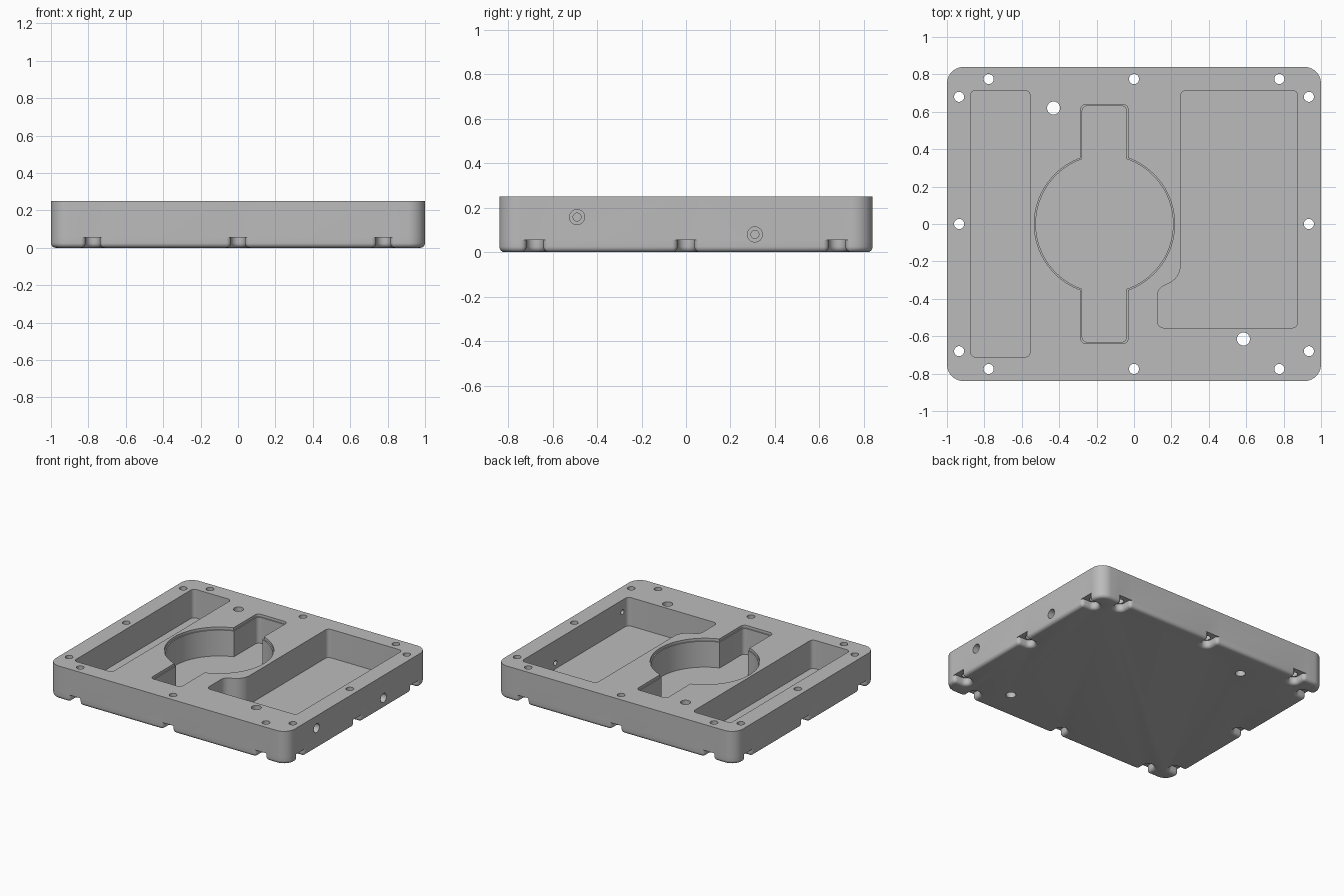
import bpy, bmesh
from math import sin, cos, tan, asin, radians, pi
from mathutils import Vector, Matrix

if "Cube" in bpy.data.objects:
    bpy.data.objects.remove(bpy.data.objects["Cube"])

HALF_X, HALF_Y, TOP = 1.0, 0.84, 0.25
FLOOR = 0.035          # pocket floor height
CORNER = 0.09          # plan corner radius
FILLET = 0.025         # bottom edge and notch mouth radius
NOTCH_W, NOTCH_Z = 0.038, 0.054
INSET = 0.065          # screw hole distance from the side wall
SCREW_X, SCREW_Y = 0.777, 0.68

metal = bpy.data.materials.new("grey metal")
metal.use_nodes = True
grey = (0.5, 0.5, 0.5, 1)
metal.diffuse_color = grey
metal.node_tree.nodes["Principled BSDF"].inputs["Base Color"].default_value = grey


def to_object(name, bm):
    bmesh.ops.recalc_face_normals(bm, faces=bm.faces)
    mesh = bpy.data.meshes.new(name)
    bm.to_mesh(mesh)
    bm.free()
    mesh.materials.append(metal)
    ob = bpy.data.objects.new(name, mesh)
    bpy.context.collection.objects.link(ob)
    return ob


def sweep(n, end=90):
    return [radians(end) * i / n for i in range(n + 1)]


def notch(s0, d):
    """Open U notch around a screw hole, as (along side, depth) points."""
    mouth = [(NOTCH_W + FILLET - (FILLET - d) * sin(a), FILLET - (FILLET - d) * cos(a))
             for a in sweep(6)]
    r = NOTCH_W + d
    end = [(s0 - r * cos(a), INSET + r * sin(a)) for a in sweep(14, 180)]
    return ([(s0 - s, q) for s, q in mouth] + end
            + [(s0 + s, q) for s, q in reversed(mouth)])


def outline(d):
    """Plan outline inset by d, with the index groups of its notches."""
    pts, groups = [], []
    for k in range(4):
        normal = Matrix.Rotation(k * pi / 2, 2) @ Vector((0, -1))
        tangent = Vector((-normal.y, normal.x))
        length, reach, screw = ((HALF_X, HALF_Y, SCREW_X), (HALF_Y, HALF_X, SCREW_Y))[k % 2]
        local = []
        for s0 in (-screw, 0, screw):
            n = notch(s0, d)
            start = len(pts) + len(local)
            groups.append(range(start, start + len(n)))
            local += n
        r = CORNER - d
        local += [(length - CORNER + r * sin(a), CORNER - r * cos(a)) for a in sweep(10)]
        pts += [tangent * s + normal * (reach - q) for s, q in local]
    return pts, groups


def build_body():
    bm = bmesh.new()
    layers = [(FILLET * (1 - sin(a)), FILLET * (1 - cos(a))) for a in sweep(6)]
    layers.append((0, NOTCH_Z))
    rings = []
    for d, z in layers:
        pts, groups = outline(d)
        rings.append([bm.verts.new((p.x, p.y, z)) for p in pts])
    n = len(rings[0])
    bm.faces.new(rings[0])
    for low, high in zip(rings, rings[1:]):
        for i in range(n):
            j = (i + 1) % n
            bm.faces.new((low[i], low[j], high[j], high[i]))
    # notch ceilings, then plain walls above them
    inner = set()
    for g in groups:
        bm.faces.new([rings[-1][i] for i in g])
        inner.update(g[1:-1])
    rim = [v for i, v in enumerate(rings[-1]) if i not in inner]
    top = [bm.verts.new((v.co.x, v.co.y, TOP)) for v in rim]
    for i in range(len(rim)):
        j = (i + 1) % len(rim)
        bm.faces.new((rim[i], rim[j], top[j], top[i]))
    bm.faces.new(top)
    bmesh.ops.remove_doubles(bm, verts=bm.verts, dist=1e-5)
    return to_object("case_body", bm)


def rounded(corners):
    """Fillet each (x, y, radius) corner of a polygon."""
    out = []
    for i, (x, y, r) in enumerate(corners):
        p = Vector((x, y))
        if r == 0:
            out.append(p)
            continue
        a = (Vector(corners[i - 1][:2]) - p).normalized()
        b = (Vector(corners[(i + 1) % len(corners)][:2]) - p).normalized()
        half = a.angle(b) / 2
        mid = p + (a + b).normalized() * r / sin(half)
        start, end = p + a * r / tan(half) - mid, p + b * r / tan(half) - mid
        out += [mid + start.lerp(end, t / 8).normalized() * r for t in range(9)]
    return out


def prism(name, pts, z0, z1):
    bm = bmesh.new()
    face = bm.faces.new([bm.verts.new((p.x, p.y, z0)) for p in pts])
    new = bmesh.ops.extrude_face_region(bm, geom=[face])["geom"]
    bmesh.ops.translate(bm, vec=(0, 0, z1 - z0),
                        verts=[v for v in new if isinstance(v, bmesh.types.BMVert)])
    return to_object(name, bm)


def bore(name, centre, r, depth, axis="Z"):
    bm = bmesh.new()
    turn = Matrix.Rotation(pi / 2, 4, "Y") if axis == "X" else Matrix()
    bmesh.ops.create_cone(bm, cap_ends=True, segments=32, radius1=r, radius2=r,
                          depth=depth, matrix=Matrix.Translation(centre) @ turn)
    return to_object(name, bm)


def cut(body, cutter):
    cutter.hide_render = True
    mod = body.modifiers.new(cutter.name, "BOOLEAN")
    mod.operation = "DIFFERENCE"
    mod.solver = "EXACT"
    mod.object = cutter
    bpy.context.view_layer.objects.active = body
    bpy.ops.object.modifier_apply(modifier=mod.name)
    bpy.data.objects.remove(cutter)


def round_bay(grow):
    """Disc with a slot at front and back."""
    cx, r, h, reach = -0.158, 0.367 + grow, 0.119 + grow, 0.632 + grow
    span = pi / 2 - asin(h / r)
    arc = [-span + 2 * span * i / 40 for i in range(41)]
    half = [(r * cos(a), r * sin(a), 0) for a in arc] + [(h, reach, 0.03), (-h, reach, 0.03)]
    full = half + [(-x, -y, q) for x, y, q in half]
    return rounded([(x + cx, y, q) for x, y, q in full])


body = build_body()
ABOVE = TOP + 0.1

# pockets
left, right, back, front = -0.875, -0.555, 0.715, -0.712
narrow = [(left, front, 0.03), (right, front, 0.03), (right, back, 0.03), (left, back, 0.03)]
cut(body, prism("narrow_pocket", rounded(narrow), FLOOR, ABOVE))
wide = [(0.875, 0.715, 0.03), (0.25, 0.715, 0.03), (0.25, -0.29, 0.11),
        (0.125, -0.345, 0.06), (0.125, -0.555, 0.035), (0.875, -0.555, 0.03)]
cut(body, prism("wide_pocket", rounded(wide), FLOOR, ABOVE))
cut(body, prism("round_pocket", round_bay(0), FLOOR, ABOVE))
cut(body, prism("round_pocket_lip", round_bay(0.008), TOP - 0.02, ABOVE))

# screw holes around the rim
for side in (-1, 1):
    for step in (-1, 0, 1):
        for x, y in ((step * SCREW_X, side * (HALF_Y - INSET)),
                     (side * (HALF_X - INSET), step * SCREW_Y)):
            cut(body, bore("screw_hole", (x, y, 0.2), 0.027, 0.8))

# larger dowel holes
for x, y in ((-0.43, 0.62), (0.585, -0.615)):
    cut(body, bore("dowel_hole", (x, y, 0.1), 0.035, 0.8))

# stepped ports through the right wall
for y, z in ((-0.49, 0.158), (0.31, 0.08)):
    cut(body, bore("port_recess", (1.0, y, z), 0.034, 0.12, "X"))
    cut(body, bore("port_hole", (0.95, y, z), 0.018, 0.24, "X"))

# smooth curved walls, crisp rims
bpy.ops.object.select_all(action="DESELECT")
body.select_set(True)
bpy.context.view_layer.objects.active = body
bpy.ops.object.shade_smooth_by_angle(angle=radians(30))
